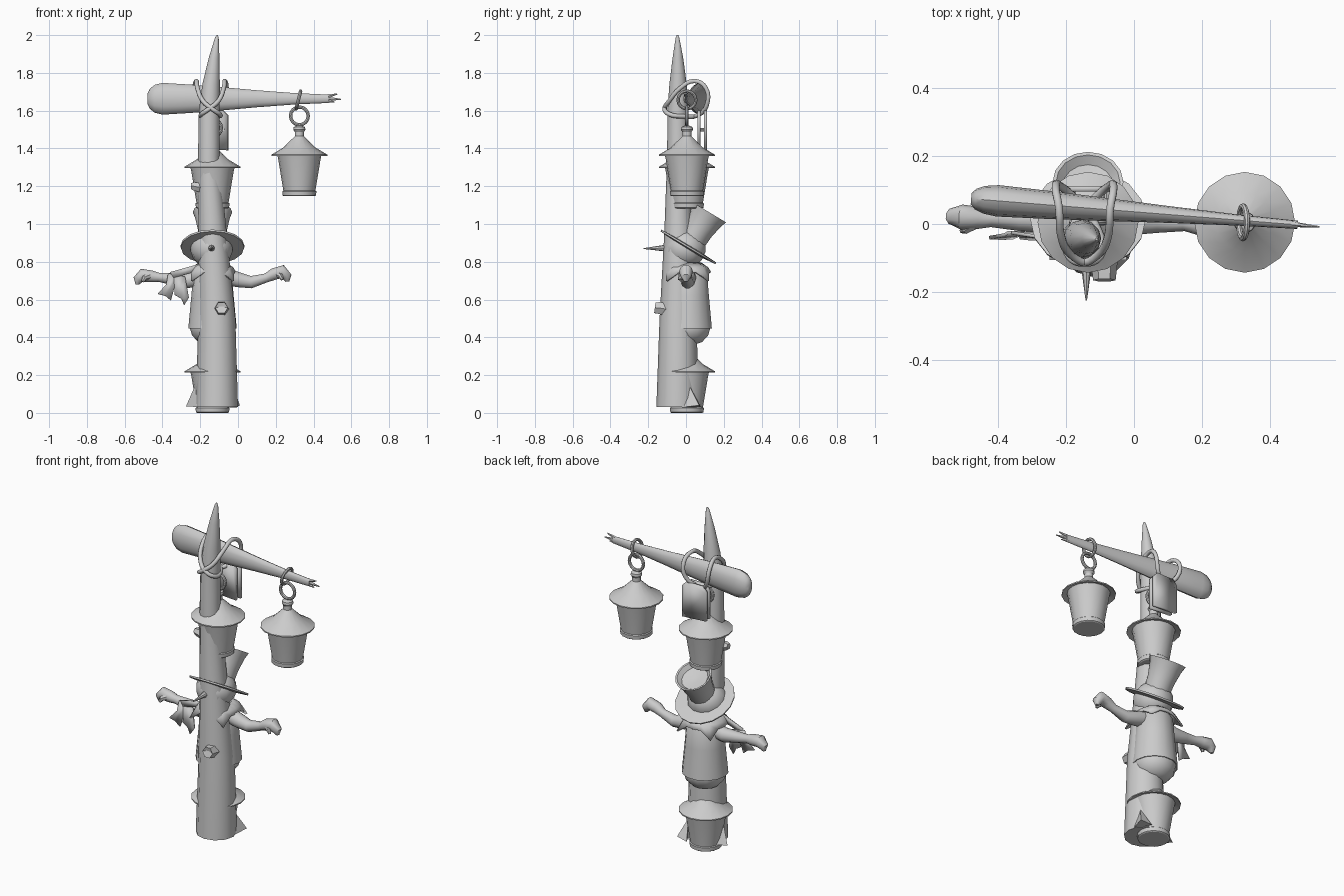
import bpy, bmesh, math
from mathutils import Vector, Matrix

CX = -0.135  # axis of the stacked parts


def finish(name, bm, loc=(0, 0, 0), rot=(0, 0, 0), angle=40):
    bmesh.ops.recalc_face_normals(bm, faces=bm.faces[:])
    me = bpy.data.meshes.new(name)
    bm.to_mesh(me)
    bm.free()
    ob = bpy.data.objects.new(name, me)
    bpy.context.collection.objects.link(ob)
    ob.location, ob.rotation_euler = loc, rot
    bpy.ops.object.select_all(action='DESELECT')
    ob.select_set(True)
    bpy.context.view_layer.objects.active = ob
    bpy.ops.object.shade_smooth_by_angle(angle=math.radians(angle))
    return ob


def skin(bm, rings, closed=False):
    n = len(rings[0])
    for a, b in zip(rings, rings[1:] + (rings[:1] if closed else [])):
        for i in range(n):
            j = (i + 1) % n
            bm.faces.new((a[i], a[j], b[j], b[i]))
    if not closed:
        bm.faces.new(rings[0])
        bm.faces.new(rings[-1])


def lathe(name, profile, n=14, **kw):
    bm = bmesh.new()
    rings = [[bm.verts.new((r * math.cos(2 * math.pi * i / n),
                            r * math.sin(2 * math.pi * i / n), z))
              for i in range(n)] for r, z in profile]
    skin(bm, rings)
    return finish(name, bm, **kw)


def tube(name, pts, radii, n=10, squash=1.0, closed=False):
    """Loft round sections along a path; squash narrows the sideways axis."""
    bm = bmesh.new()
    pts = [Vector(p) for p in pts]
    m = len(pts)
    rings = []
    for k, p in enumerate(pts):
        a = pts[k - 1] if (closed or k) else p
        b = pts[(k + 1) % m] if (closed or k < m - 1) else p
        d = (b - a).normalized()
        if k == 0:
            side = d.cross(Vector((0, 0, 1)))
            if side.length < 0.3:
                side = Vector((1, 0, 0))
        side = (side - d * side.dot(d)).normalized()
        up = side.cross(d)
        r = radii[k] if isinstance(radii, (list, tuple)) else radii
        rings.append([bm.verts.new(p + side * (r * squash * math.cos(2 * math.pi * i / n))
                                   + up * (r * math.sin(2 * math.pi * i / n)))
                      for i in range(n)])
    skin(bm, rings, closed)
    return finish(name, bm)


def torus(name, center, R, r, axis, n=16):
    pts = []
    for i in range(n):
        c, s = R * math.cos(2 * math.pi * i / n), R * math.sin(2 * math.pi * i / n)
        off = (c, 0, s) if axis == 'Y' else (s * 0.25, c, s)
        pts.append(Vector(center) + Vector(off))
    return tube(name, pts, r, 8, closed=True)


def sheet(name, pts, thick):
    """Thin cloth or wood piece from an outline."""
    bm = bmesh.new()
    bm.faces.new([bm.verts.new(p) for p in pts])
    ob = finish(name, bm)
    mod = ob.modifiers.new("thickness", 'SOLIDIFY')
    mod.thickness, mod.offset = thick, 0
    return ob


# Three matching lanterns, each with a hanging ring
lantern = [(0.082, 0), (0.088, 0.004), (0.09, 0.026), (0.085, 0.03), (0.112, 0.195),
           (0.118, 0.222), (0.148, 0.213), (0.148, 0.22), (0.085, 0.258), (0.032, 0.31),
           (0.024, 0.318), (0.024, 0.34), (0.032, 0.352), (0.03, 0.366), (0.012, 0.374)]
for label, x, z in (("hanging", 0.325, 1.147), ("middle", CX, 1.083), ("base", CX, 0)):
    lathe(label + "_lantern", lantern, 16, loc=(x, 0.005, z), angle=30)
    torus(label + "_lantern_ring", (x, 0.005, z + 0.425), 0.047, 0.009, 'Y')
torus("hook_ring", (0.32, 0.005, 1.657), 0.047, 0.009, 'X')

# Leaning post with pointed tip, knots and splayed splinters
tube("post",
     [(-0.112, -0.045, 0.03), (-0.112, -0.042, 0.5), (-0.135, -0.04, 0.95),
      (-0.155, -0.043, 1.35), (-0.152, -0.043, 1.6), (-0.142, -0.042, 1.74),
      (-0.126, -0.043, 1.88), (-0.112, -0.045, 1.985), (-0.11, -0.045, 2.0)],
     [0.112, 0.098, 0.075, 0.057, 0.055, 0.046, 0.028, 0.01, 0.004], 12)
tube("front_knot", [(-0.09, -0.08, 0.545), (-0.087, -0.14, 0.555), (-0.087, -0.165, 0.557),
                    (-0.087, -0.155, 0.557)], [0.045, 0.036, 0.033, 0.022], 6)
tube("side_knot", [(-0.18, -0.05, 1.19), (-0.235, -0.05, 1.2), (-0.248, -0.05, 1.2)],
     [0.03, 0.025, 0.018], 6)
for i, (tip, a, b, top) in enumerate((
        ((-0.275, 0.0, 0.035), (-0.2, -0.09, 0.03), (-0.2, 0.03, 0.03), (-0.225, -0.03, 0.15)),
        ((0.01, 0.07, 0.04), (-0.06, 0.08, 0.03), (-0.01, -0.02, 0.03), (-0.03, 0.02, 0.14)))):
    bm = bmesh.new()
    t, p, q, u = [bm.verts.new(v) for v in (tip, a, b, top)]
    for f in ((t, p, q), (t, q, u), (t, u, p), (p, u, q)):
        bm.faces.new(f)
    finish("splinter_%d" % i, bm, angle=20)

# Flattened tapering crossbeam with a split end
beam = [(-0.478, 0.03), (-0.465, 0.055), (-0.44, 0.074), (-0.40, 0.084), (-0.25, 0.075),
        (-0.1, 0.063), (0.1, 0.045), (0.3, 0.03), (0.48, 0.022)]
tube("crossbeam", [(x, 0.036 - 0.08 * x, 1.663) for x, r in beam],
     [r for x, r in beam], 12, 0.55)
for i, (x, z) in enumerate(((0.525, 1.688), (0.545, 1.66), (0.51, 1.646))):
    z0 = 1.663 + (0.011, 0, -0.01)[i]
    tube("split_end_%d" % i, [(0.465, 0.0, z0), (x, -0.008, z)], [0.013, 0.003], 5, 0.7)

# Two crossed rope loops binding beam to post
rope = [(-0.13, -0.113, 1.605), (-0.185, -0.09, 1.65), (-0.215, -0.03, 1.72),
        (-0.22, 0.045, 1.757), (-0.23, 0.105, 1.72), (-0.215, 0.11, 1.63),
        (-0.16, 0.06, 1.575), (-0.105, -0.02, 1.57), (-0.095, -0.085, 1.58)]
for i in (0, 1):
    cu = bpy.data.curves.new("rope_%d" % i, 'CURVE')
    cu.dimensions, cu.bevel_depth, cu.bevel_resolution = '3D', 0.012, 2
    cu.resolution_u = 4
    sp = cu.splines.new('BEZIER')
    sp.bezier_points.add(len(rope) - 1)
    sp.use_cyclic_u = True
    for bp, (x, y, z) in zip(sp.bezier_points, rope):
        bp.co = (x if i == 0 else -0.29 - x, y, z)
        bp.handle_left_type = bp.handle_right_type = 'AUTO'
    bpy.context.collection.objects.link(bpy.data.objects.new("rope_%d" % i, cu))

# Small double board hanging behind the post
for label, y, w in (("back_board", 0.103, 0.08), ("front_board", 0.068, 0.074)):
    sheet(label, [(-0.13 + u * w, y, z) for u, z in
                  ((-1, 1.40), (1, 1.39), (1, 1.575), (0.7, 1.6), (-0.7, 1.6), (-1, 1.57))], 0.016)
for x in (-0.18, -0.08):
    tube("board_peg", [(x, 0.06, 1.5), (x, 0.11, 1.5)], 0.009, 8)

# Figure: rounded base, coat, head and nose
lathe("figure_base", [(0.03, 0.36), (0.075, 0.375), (0.108, 0.41), (0.12, 0.45), (0.11, 0.5)],
      14, loc=(CX, 0.012, 0))
lathe("coat", [(0.112, 0.452), (0.128, 0.448), (0.126, 0.47), (0.112, 0.62),
               (0.102, 0.74), (0.07, 0.79)], 14, loc=(CX, 0.012, 0))
lathe("head", [(0.112 * math.sin(a), 0.87 - 0.105 * math.cos(a))
               for a in [0.05 + i * (math.pi - 0.1) / 9 for i in range(10)]],
      14, loc=(CX - 0.005, -0.005, 0))
tube("nose", [(-0.14, -0.08, 0.872), (-0.14, -0.13, 0.872), (-0.14, -0.225, 0.87)],
     [0.022, 0.015, 0.002], 8)

# Tilted hat with flared crown and sunken top
lathe("hat", [(0.08, -0.012), (0.168, -0.004), (0.17, 0.006), (0.09, 0.01), (0.072, 0.03),
              (0.078, 0.11), (0.092, 0.18), (0.104, 0.215), (0.094, 0.214), (0.075, 0.19),
              (0.02, 0.18)],
      16, loc=(CX, 0.012, 0.878), rot=(math.radians(-31), 0, 0))

# Ragged collar with drooping points
bm = bmesh.new()
N = 16
rows = []
for rad, z in (((0.075, 0.075), (0.795, 0.795)), ((0.115, 0.11), (0.775, 0.77)),
               ((0.16, 0.125), (0.70, 0.745))):
    rows.append([bm.verts.new((CX + rad[i % 4 != 2] * math.cos(2 * math.pi * i / N),
                               0.008 + rad[i % 4 != 2] * math.sin(2 * math.pi * i / N),
                               z[i % 4 != 2])) for i in range(N)])
for a, b in zip(rows, rows[1:]):
    for i in range(N):
        bm.faces.new((a[i], a[(i + 1) % N], b[(i + 1) % N], b[i]))
collar = finish("collar", bm)
mod = collar.modifiers.new("thickness", 'SOLIDIFY')
mod.thickness = 0.01

# Arms with mitten hands
arm_r = [0.045, 0.042, 0.034, 0.025, 0.033, 0.037, 0.027, 0.01]
tube("left_arm", [(-0.07, 0.01, 0.725), (0.0, 0.01, 0.705), (0.07, 0.008, 0.692),
                  (0.15, 0.004, 0.715), (0.19, 0.0, 0.735), (0.235, 0.0, 0.748),
                  (0.26, 0.0, 0.72), (0.262, 0.0, 0.695)], arm_r, 10)
tube("right_arm", [(-0.2, 0.012, 0.715), (-0.27, 0.014, 0.7), (-0.34, 0.014, 0.708),
                   (-0.42, 0.016, 0.718), (-0.46, 0.018, 0.723), (-0.505, 0.02, 0.728),
                   (-0.53, 0.022, 0.705), (-0.533, 0.022, 0.68)], arm_r, 10)
tube("left_thumb", [(0.2, -0.01, 0.74), (0.225, -0.03, 0.725), (0.235, -0.035, 0.705)],
     [0.018, 0.015, 0.008], 7)
tube("right_thumb", [(-0.47, 0.0, 0.725), (-0.495, -0.015, 0.715), (-0.505, -0.02, 0.695)],
     [0.018, 0.015, 0.008], 7)

# Scarf strip with two notched tails draped over the right arm
sheet("scarf_strip", [(-0.2, -0.05, 0.79), (-0.2, -0.05, 0.755), (-0.34, -0.03, 0.715),
                      (-0.36, -0.025, 0.745)], 0.01)
sheet("scarf_tail_outer", [(-0.37, -0.025, 0.74), (-0.32, -0.025, 0.725), (-0.355, -0.04, 0.595),
                           (-0.385, -0.042, 0.62), (-0.425, -0.04, 0.63), (-0.38, -0.032, 0.68)], 0.01)
sheet("scarf_tail_inner", [(-0.34, -0.028, 0.735), (-0.28, -0.028, 0.72), (-0.26, -0.04, 0.61),
                           (-0.285, -0.044, 0.57), (-0.3, -0.044, 0.605), (-0.335, -0.04, 0.625)], 0.01)
